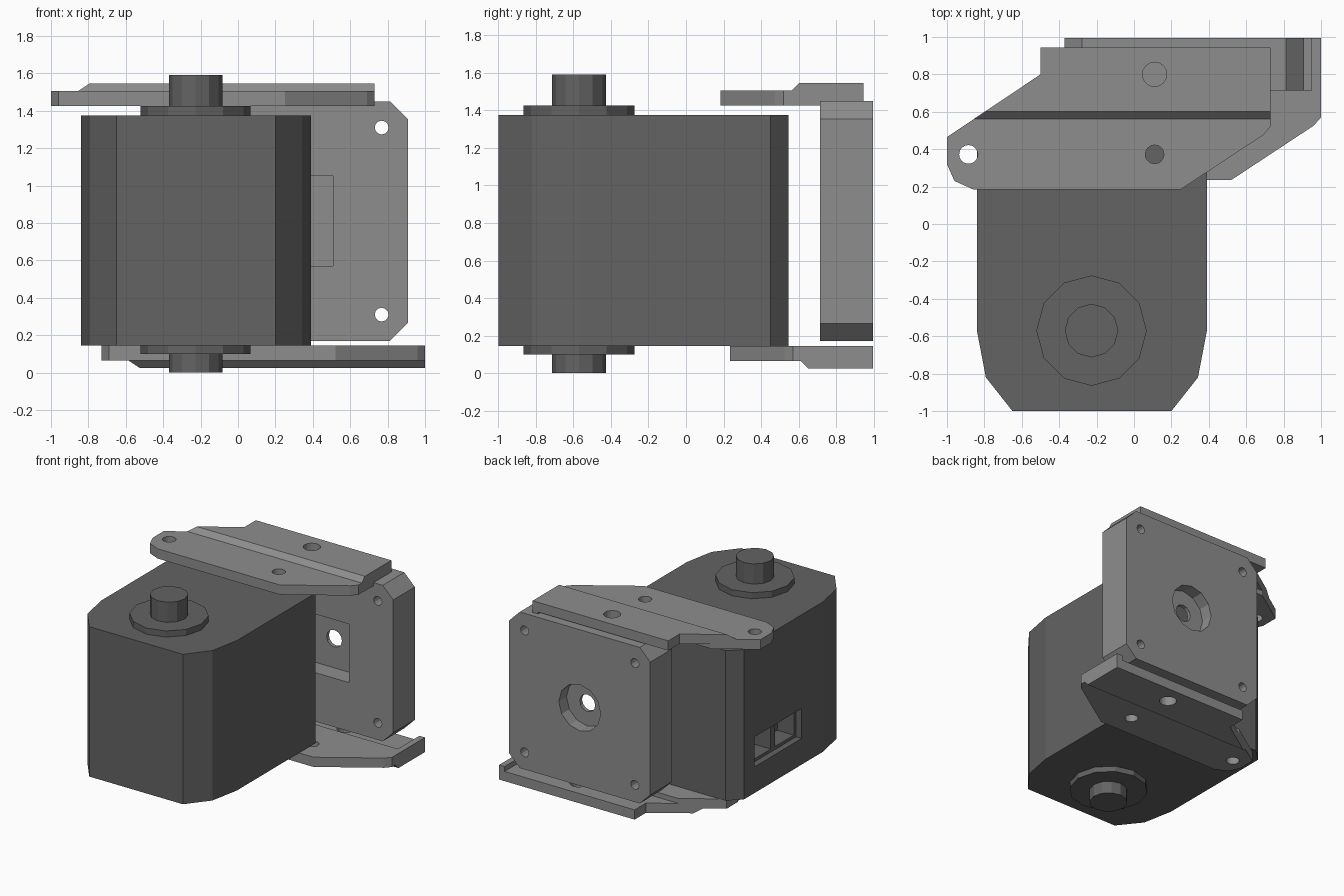
import bpy, bmesh, math
from mathutils import Matrix

cube = bpy.data.objects.get("Cube")
if cube:
    bpy.data.objects.remove(cube, do_unlink=True)


def material(name, grey):
    m = bpy.data.materials.new(name)
    m.use_nodes = True
    color = (grey, grey, grey, 1)
    m.diffuse_color = color
    m.node_tree.nodes["Principled BSDF"].inputs["Base Color"].default_value = color
    return m


dark = material("dark grey", 0.125)
light = material("light grey", 0.27)


def prism(name, pts, lo, hi, axis="Z", mat=None):
    """Extrude a 2D outline between lo and hi along an axis."""
    place = {"X": lambda u, v, w: (w, u, v),
             "Y": lambda u, v, w: (u, w, v),
             "Z": lambda u, v, w: (u, v, w)}[axis]
    bm = bmesh.new()
    rings = [[bm.verts.new(place(u, v, w)) for u, v in pts] for w in (lo, hi)]
    for ring in rings:
        bm.faces.new(ring)
    n = len(pts)
    for i in range(n):
        j = (i + 1) % n
        bm.faces.new((rings[0][i], rings[0][j], rings[1][j], rings[1][i]))
    bmesh.ops.recalc_face_normals(bm, faces=bm.faces)
    mesh = bpy.data.meshes.new(name)
    bm.to_mesh(mesh)
    bm.free()
    if mat:
        mesh.materials.append(mat)
    ob = bpy.data.objects.new(name, mesh)
    bpy.context.collection.objects.link(ob)
    return ob


def circle(u, v, r, n=12):
    return [(u + r * math.cos(math.tau * i / n), v + r * math.sin(math.tau * i / n))
            for i in range(n)]


def rect(u0, u1, v0, v1):
    return [(u0, v0), (u1, v0), (u1, v1), (u0, v1)]


def cut(ob, pts, lo, hi, axis="Z"):
    """Subtract a prism from an object and discard the cutter."""
    cutter = prism("cutter", pts, lo, hi, axis)
    cutter.hide_render = True
    mod = ob.modifiers.new("cut", "BOOLEAN")
    mod.operation, mod.solver, mod.object = "DIFFERENCE", "EXACT", cutter
    deps = bpy.context.evaluated_depsgraph_get()
    deps.update()
    mesh = bpy.data.meshes.new_from_object(ob.evaluated_get(deps))
    ob.modifiers.clear()
    ob.data = mesh
    bpy.data.objects.remove(cutter, do_unlink=True)


# Servo housing with chamfered corners
cx, half = -0.225, 0.615
side = [(0.425, -1.0), (0.567, -0.82), (half, -0.57), (half, 0.45), (0.515, 0.545)]
outline = [(cx + x, y) for x, y in side] + [(cx - x, y) for x, y in reversed(side)]
housing = prism("housing", outline, 0.145, 1.375, mat=dark)

# Connector recess with two sockets on the -x side
wall = cx - half
cut(housing, rect(-0.30, 0.31, 0.36, 0.605), wall - 0.1, wall + 0.05, "X")
for y in (-0.27, 0.03):
    cut(housing, rect(y, y + 0.245, 0.385, 0.58), wall - 0.1, wall + 0.2, "X")

# Output collars and shaft ends
for where, z0, z1, tip in (("lower", 0.145, 0.10, 0.0), ("upper", 1.375, 1.425, 1.59)):
    prism(where + "_collar", circle(-0.227, -0.57, 0.295), z0, z1, mat=dark)
    prism(where + "_shaft", circle(-0.227, -0.57, 0.143), z1, tip, mat=dark)

# Mounting block with chamfered corners
mx, mz, h, c = 0.268, 0.81, 0.64, 0.545
block_outline = [(mx + u, mz + v) for u, v in
                 ((-h, -c), (-c, -h), (c, -h), (h, -c), (h, c), (c, h), (-c, h), (-h, c))]
block = prism("mounting_block", block_outline, 0.715, 0.995, "Y", light)
cut(block, rect(mx - 0.24, mx + 0.24, mz - 0.24, mz + 0.24), 0.6, 0.865, "Y")
cut(block, circle(mx, mz, 0.19), 0.895, 1.1, "Y")
cut(block, circle(mx, mz, 0.07), 0.6, 1.1, "Y")
for sx in (-1, 1):
    for sz in (-1, 1):
        cut(block, circle(mx + sx * 0.5, mz + sz * 0.5, 0.037), 0.6, 1.1, "Y")

# Upper bracket: stepped top, pocket for the block, screw holes
bracket_outline = [(-1, 0.32), (-0.96, 0.23), (-0.86, 0.185), (0.25, 0.185),
                   (0.69, 0.475), (0.73, 0.52), (0.73, 0.945), (-0.5, 0.945),
                   (-0.5, 0.80), (-1, 0.465)]
upper = prism("upper_bracket", bracket_outline, 1.425, 1.545, mat=light)
cut(upper, [(0.1, 1.505), (0.562, 1.505), (0.612, 1.555), (0.612, 1.7), (0.1, 1.7)],
    -1.2, 1.2, "X")
cut(upper, rect(-0.7, 0.68, 0.665, 1.1), 1.3, 1.465)
for x, y, r in ((-0.885, 0.372, 0.05), (0.11, 0.372, 0.05), (0.11, 0.80, 0.065)):
    cut(upper, circle(x, y, r, 16), 1.3, 1.7)

# Lower bracket: the same part flipped over and shifted
lower_mesh = upper.data.copy()
lower_mesh.transform(Matrix.Translation((0.27, 0.05, 1.57)) @ Matrix.Diagonal((1, 1, -1, 1)))
lower_mesh.flip_normals()
lower = bpy.data.objects.new("lower_bracket", lower_mesh)
bpy.context.collection.objects.link(lower)
